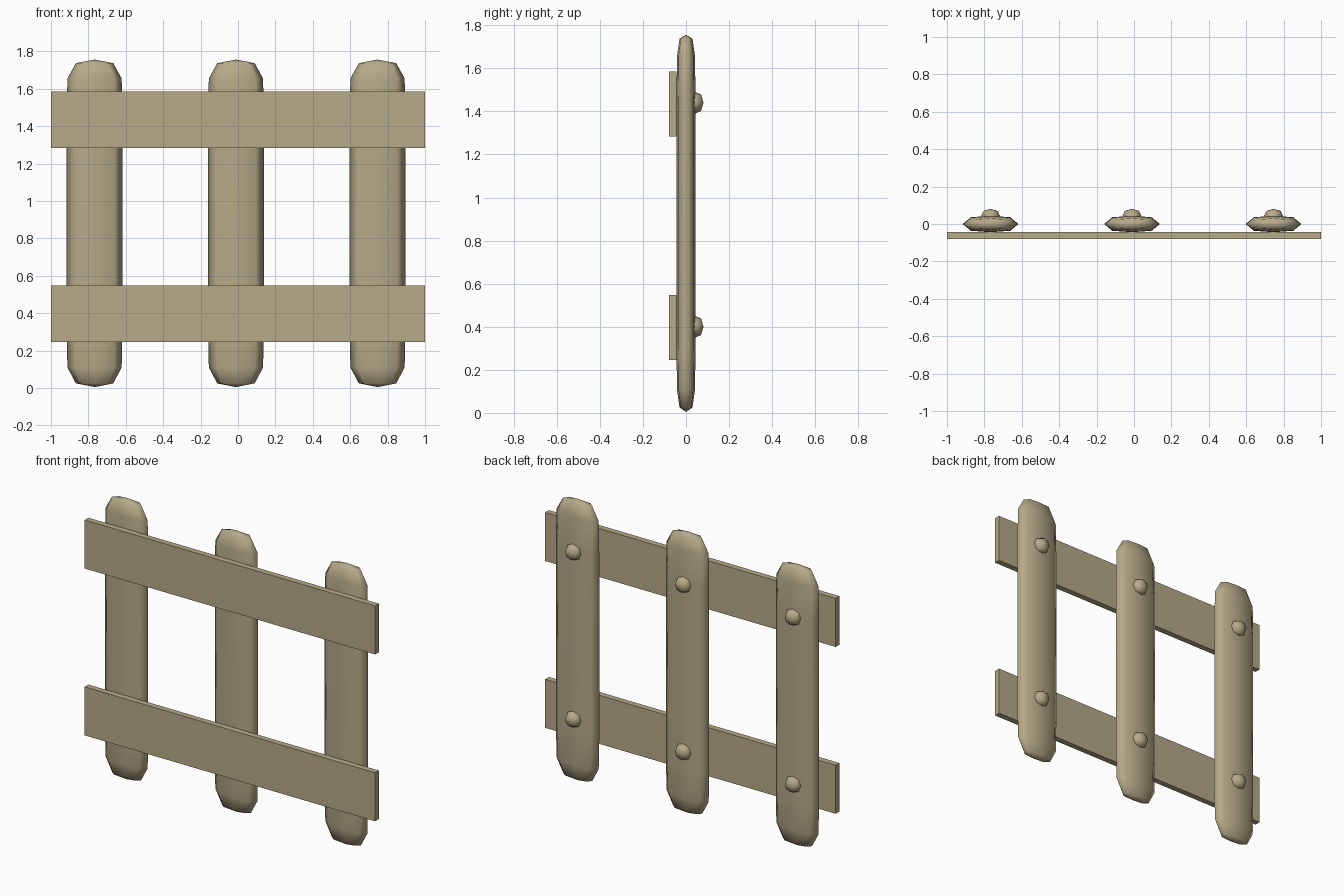
import bpy, bmesh

if "Cube" in bpy.data.objects:
    bpy.data.objects.remove(bpy.data.objects["Cube"])

wood = bpy.data.materials.new("tan_wood")
wood.diffuse_color = (0.47, 0.40, 0.25, 1)
wood.use_nodes = True
wood.node_tree.nodes["Principled BSDF"].inputs["Base Color"].default_value = wood.diffuse_color


def make_object(name, bm, loc, smooth):
    bmesh.ops.recalc_face_normals(bm, faces=bm.faces)
    me = bpy.data.meshes.new(name)
    bm.to_mesh(me)
    bm.free()
    me.materials.append(wood)
    for p in me.polygons:
        p.use_smooth = smooth
    ob = bpy.data.objects.new(name, me)
    ob.location = loc
    bpy.context.collection.objects.link(ob)


def loft(name, rings, ends, section, to_xyz, loc):
    """Rings of (height, half_width, half_depth), closed by a point at each end."""
    bm = bmesh.new()
    loops = [[bm.verts.new(to_xyz(u * a, v * b, h)) for u, v in section]
             for h, a, b in rings]
    n = len(section)
    for lo, hi in zip(loops, loops[1:]):
        for i in range(n):
            j = (i + 1) % n
            bm.faces.new((lo[i], lo[j], hi[j], hi[i]))
    for loop, h in ((loops[0], ends[0]), (loops[-1], ends[1])):
        tip = bm.verts.new(to_xyz(0, 0, h))
        for i in range(n):
            bm.faces.new((loop[i], loop[(i + 1) % n], tip))
    make_object(name, bm, loc, True)


# Cross-sections: flattened eight-sided picket, rounded eight-sided knob
flat8 = [(1, 0), (0.71, 0.82), (0, 1), (-0.71, 0.82),
         (-1, 0), (-0.71, -0.82), (0, -1), (0.71, -0.82)]
round8 = [(1, 0), (0.72, 0.72), (0, 1), (-0.72, 0.72),
          (-1, 0), (-0.72, -0.72), (0, -1), (0.72, -0.72)]

picket_rings = [(0.025, 0.10, 0.03), (0.11, 0.145, 0.042), (0.30, 0.149, 0.044),
                (1.46, 0.149, 0.044), (1.655, 0.145, 0.042), (1.737, 0.10, 0.03)]
knob_rings = [(0.0, 0.038, 0.038), (0.035, 0.054, 0.054), (0.07, 0.038, 0.038)]

for n, x in enumerate((-0.767, -0.011, 0.746), 1):
    # Upright picket
    loft(f"picket_{n}", picket_rings, (0.005, 1.756), flat8,
         lambda a, b, h: (a, b, h), (x, 0, 0))
    # Knobs on the back of the picket
    for level, z in (("lower", 0.40), ("upper", 1.44)):
        loft(f"{level}_knob_{n}", knob_rings, (-0.01, 0.081), round8,
             lambda a, b, h: (a, h, b), (x, 0, z))

# Flat front rails
for level, z in (("lower", 0.397), ("upper", 1.435)):
    bm = bmesh.new()
    bmesh.ops.create_cube(bm, size=1)
    bmesh.ops.scale(bm, vec=(2.0, 0.037, 0.302), verts=bm.verts)
    make_object(f"{level}_rail", bm, (0, -0.0615, z), False)
